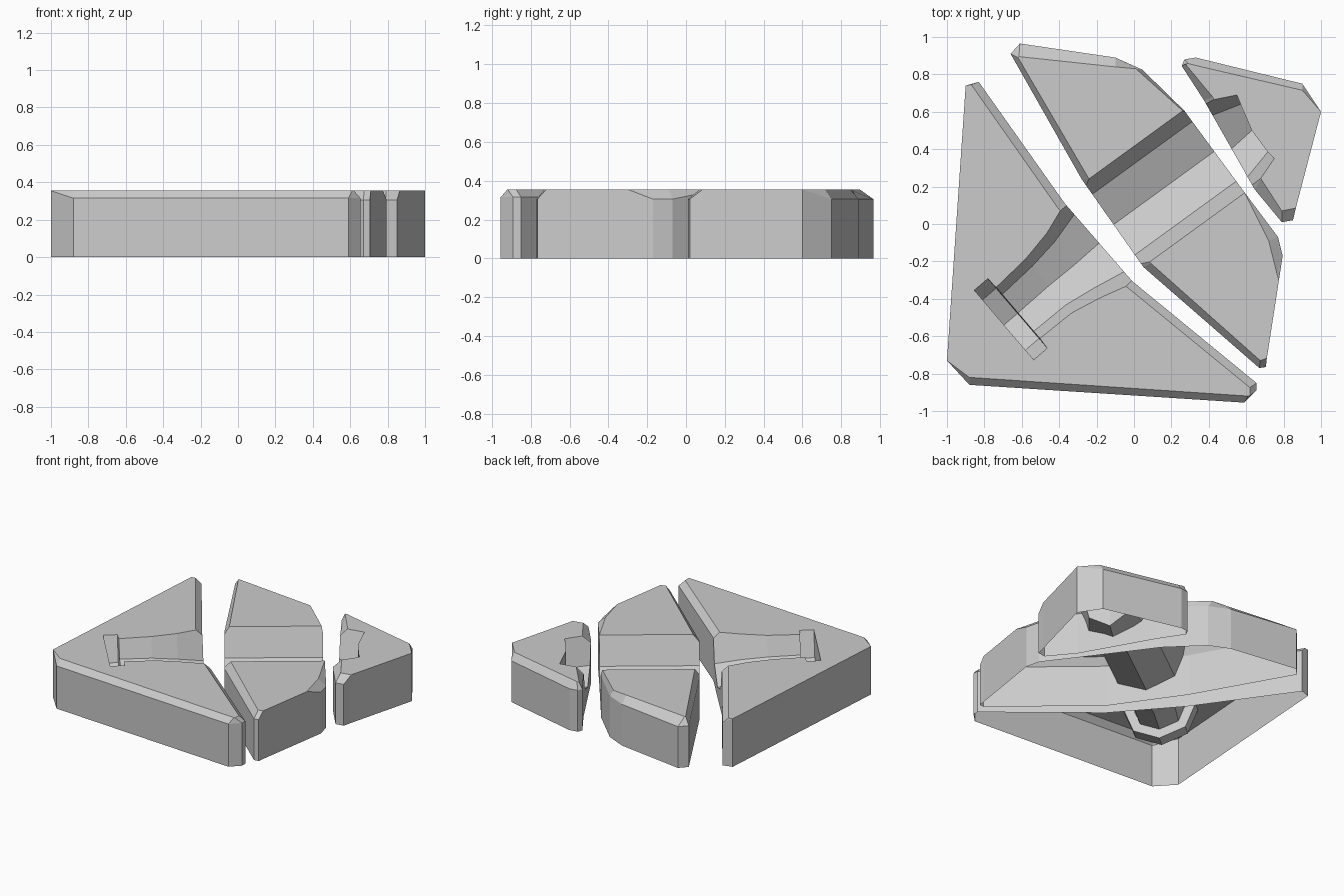
import bpy, bmesh
from mathutils import Vector

cube = bpy.data.objects.get("Cube")
if cube:
    bpy.data.objects.remove(cube, do_unlink=True)

TOP = 0.355
stone = bpy.data.materials.new("grey_stone")
stone.use_nodes = True
colour = (0.6, 0.6, 0.6, 1)
stone.diffuse_color = colour
stone.node_tree.nodes["Principled BSDF"].inputs["Base Color"].default_value = colour


def make_object(name, bm):
    bmesh.ops.remove_doubles(bm, verts=bm.verts, dist=0.0005)
    bmesh.ops.recalc_face_normals(bm, faces=bm.faces)
    mesh = bpy.data.meshes.new(name)
    bm.to_mesh(mesh)
    bm.free()
    mesh.materials.append(stone)
    obj = bpy.data.objects.new(name, mesh)
    bpy.context.collection.objects.link(obj)
    return obj


def slab(name, outline, shoulder):
    """Chipped slab: each corner is (x, y) or (x, y, top x, top y)."""
    bm = bmesh.new()
    rings = [[], [], []]
    for p in outline:
        chipped = len(p) == 4
        rings[0].append(bm.verts.new((p[0], p[1], 0)))
        rings[1].append(bm.verts.new((p[0], p[1], shoulder if chipped else TOP)))
        rings[2].append(bm.verts.new((p[-2], p[-1], TOP)))
    n = len(outline)
    for low, high in zip(rings, rings[1:]):
        for i in range(n):
            j = (i + 1) % n
            bm.faces.new((low[i], low[j], high[j], high[i]))
    bm.faces.new(rings[0])
    bm.faces.new(rings[2])
    return make_object(name, bm)


def cutter(name, sections):
    """Closed loft through sections of five (x, y, z) floor points."""
    bm = bmesh.new()
    loops = []
    for s in sections:
        low = [bm.verts.new(p) for p in s]
        high = [bm.verts.new((p[0], p[1], 0.5)) for p in s]
        loops.append(low + high[::-1])
    for a, b in zip(loops, loops[1:]):
        for i in range(10):
            j = (i + 1) % 10
            bm.faces.new((a[i], a[j], b[j], b[i]))
    for loop in (loops[0], loops[-1]):
        for i in range(4):
            bm.faces.new((loop[i], loop[i + 1], loop[8 - i], loop[9 - i]))
    obj = make_object(name, bm)
    obj.hide_render = True
    return obj


# Half-octagon section: sideways and downward factors
OCTAGON = [(1, 0), (0.72, 0.71), (0, 1), (-0.72, 0.71), (-1, 0)]


def half_round(x, y, radius, side):
    s = Vector(side).normalized() * radius
    return [(x + s.x * u, y + s.y * u, TOP - radius * d) for u, d in OCTAGON]


def carve(obj, tool):
    """Cut the groove, then leave the underside open."""
    mod = obj.modifiers.new("groove", "BOOLEAN")
    mod.operation = "DIFFERENCE"
    mod.solver = "EXACT"
    mod.object = tool
    graph = bpy.context.evaluated_depsgraph_get()
    bm = bmesh.new()
    bm.from_mesh(obj.evaluated_get(graph).to_mesh())
    obj.modifiers.clear()
    under = [f for f in bm.faces if all(v.co.z < 0.001 for v in f.verts)]
    bmesh.ops.delete(bm, geom=under, context="FACES")
    bm.to_mesh(obj.data)
    bm.free()
    bpy.data.objects.remove(tool, do_unlink=True)


# Large corner fragment with tapering groove and end slot
large = slab("large_fragment", [
    (-0.90, 0.74), (-0.83, 0.76, -0.87, 0.745), (-0.37, 0.11, -0.41, 0.09),
    (-0.01, -0.305, -0.04, -0.335), (0.655, -0.85, 0.62, -0.875),
    (0.655, -0.89, 0.62, -0.92), (0.59, -0.955, 0.61, -0.92),
    (-0.88, -0.86, -0.88, -0.82), (-1.0, -0.73)], 0.315)
across = (-0.65, 0.76)
stations = [(-0.11, -0.04, 0.30), (-0.19, -0.105, 0.28), (-0.32, -0.22, 0.225),
            (-0.455, -0.33, 0.19), (-0.62, -0.475, 0.18),
            (-0.623, -0.478, 0.245), (-0.695, -0.54, 0.245)]
carve(large, cutter("large_groove", [half_round(x, y, r, across) for x, y, r in stations]))

# Middle fragment with a straight groove right through
middle = slab("middle_fragment", [
    (-0.66, 0.91, -0.62, 0.89), (-0.61, 0.965, -0.615, 0.895),
    (-0.10, 0.89, -0.10, 0.84), (0.045, 0.825, 0.01, 0.83),
    (0.27, 0.605, 0.255, 0.61), (0.31, 0.55), (0.59, 0.17),
    (0.77, -0.07, 0.72, -0.09), (0.795, -0.17, 0.765, -0.27), (0.775, -0.30),
    (0.71, -0.72), (0.705, -0.765, 0.705, -0.72), (0.67, -0.77, 0.675, -0.73),
    (0.05, -0.23, 0.09, -0.21), (-0.28, 0.24, -0.24, 0.24)], 0.305)
carve(middle, cutter("middle_groove", [
    half_round(x, y, 0.275, (-0.58, 0.81)) for x, y in ((-0.27, -0.12), (0.59, 0.505))]))

# Small fragment with the broken end of the groove
small = slab("small_fragment", [
    (0.255, 0.845, 0.275, 0.855), (0.27, 0.88, 0.29, 0.858),
    (0.33, 0.89, 0.34, 0.845), (0.90, 0.75, 0.90, 0.715), (1.0, 0.60),
    (0.865, 0.085), (0.85, 0.02, 0.855, 0.083), (0.79, 0.01, 0.79, 0.07),
    (0.645, 0.185, 0.68, 0.24), (0.375, 0.66, 0.42, 0.68)], 0.305)
depths = (TOP, 0.16, 0.08, 0.16, TOP)
ends = [(0.55, 0.69), (0.57, 0.64), (0.63, 0.50), (0.715, 0.385), (0.75, 0.35)]
mouths = [(0.30, 0.64), (0.34, 0.55), (0.43, 0.32), (0.54, 0.17), (0.60, 0.13)]
carve(small, cutter("small_groove", [
    [(x, y, z) for (x, y), z in zip(row, depths)] for row in (mouths, ends)]))
